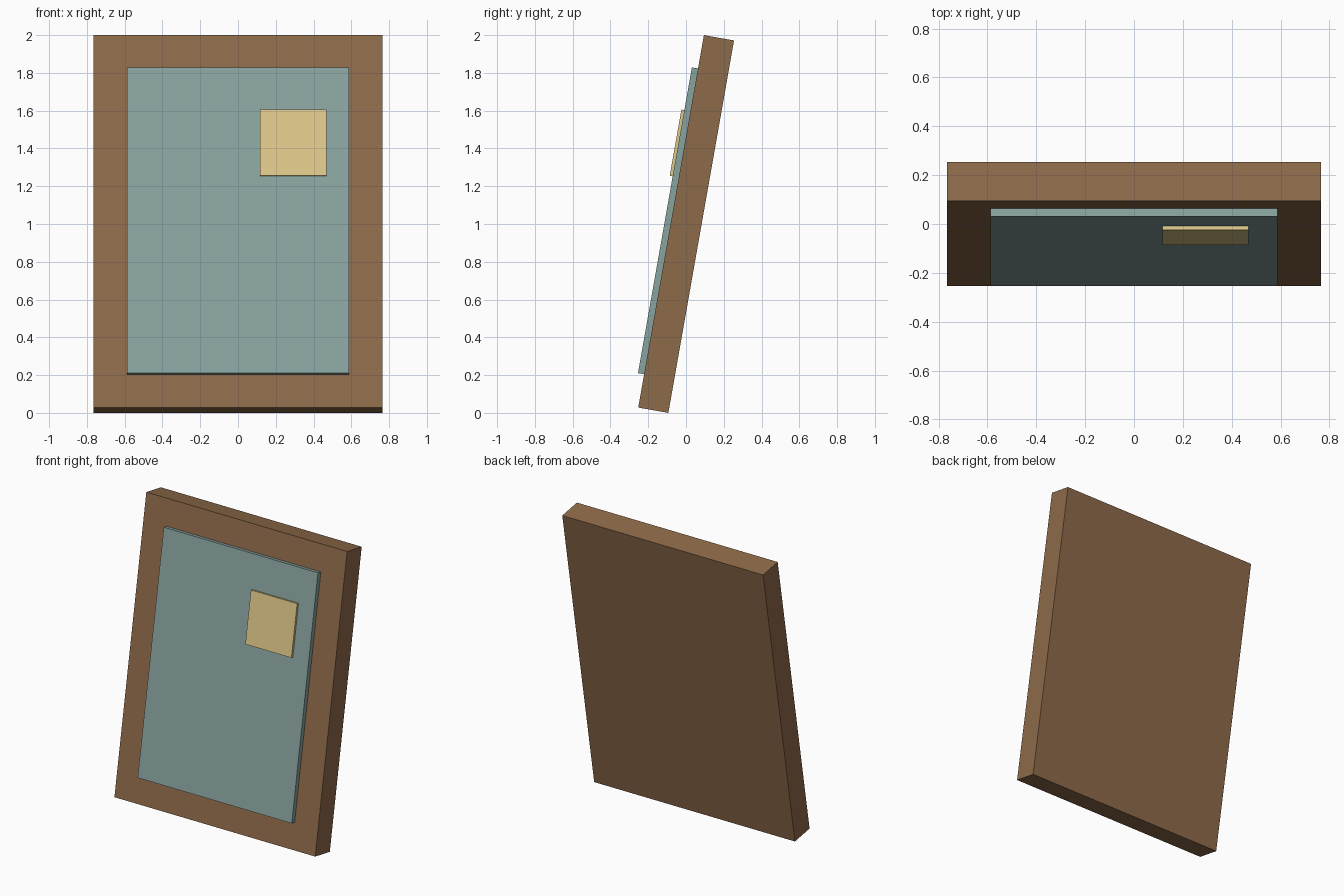
import bpy
from math import radians
from mathutils import Matrix

if "Cube" in bpy.data.objects:
    bpy.data.objects.remove(bpy.data.objects["Cube"])

# The whole board leans back 10 degrees about the x axis
LEAN = Matrix.Translation((0, 0.0007, 1)) @ Matrix.Rotation(radians(-10), 4, 'X')


def material(name, rgb):
    m = bpy.data.materials.new(name)
    m.diffuse_color = (*rgb, 1)
    m.use_nodes = True
    m.node_tree.nodes["Principled BSDF"].inputs["Base Color"].default_value = m.diffuse_color
    return m


def slab(name, x, z, width, height, front, back, mat):
    """Box in the board's own frame, then leaned back."""
    bpy.ops.mesh.primitive_cube_add(size=1)
    ob = bpy.context.object
    ob.name = name
    ob.data.transform(LEAN @ Matrix.Translation((x, (front + back) / 2, z))
                      @ Matrix.Diagonal((width, back - front, height, 1)))
    ob.data.materials.append(mat)
    return ob


wood = material("wood", (0.27, 0.145, 0.068))
slate = material("slate", (0.25, 0.37, 0.35))
paper = material("paper", (0.74, 0.58, 0.25))

# Thick wooden backing board
slab("backing_board", 0, 0, 1.532, 2.002, -0.081, 0.081, wood)
# Raised writing panel on the front
slab("writing_panel", 0, 0, 1.176, 1.644, -0.114, -0.081, slate)
# Small square note stuck on the panel
slab("paper_note", 0.292, 0.4147, 0.352, 0.3556, -0.130, -0.114, paper)
